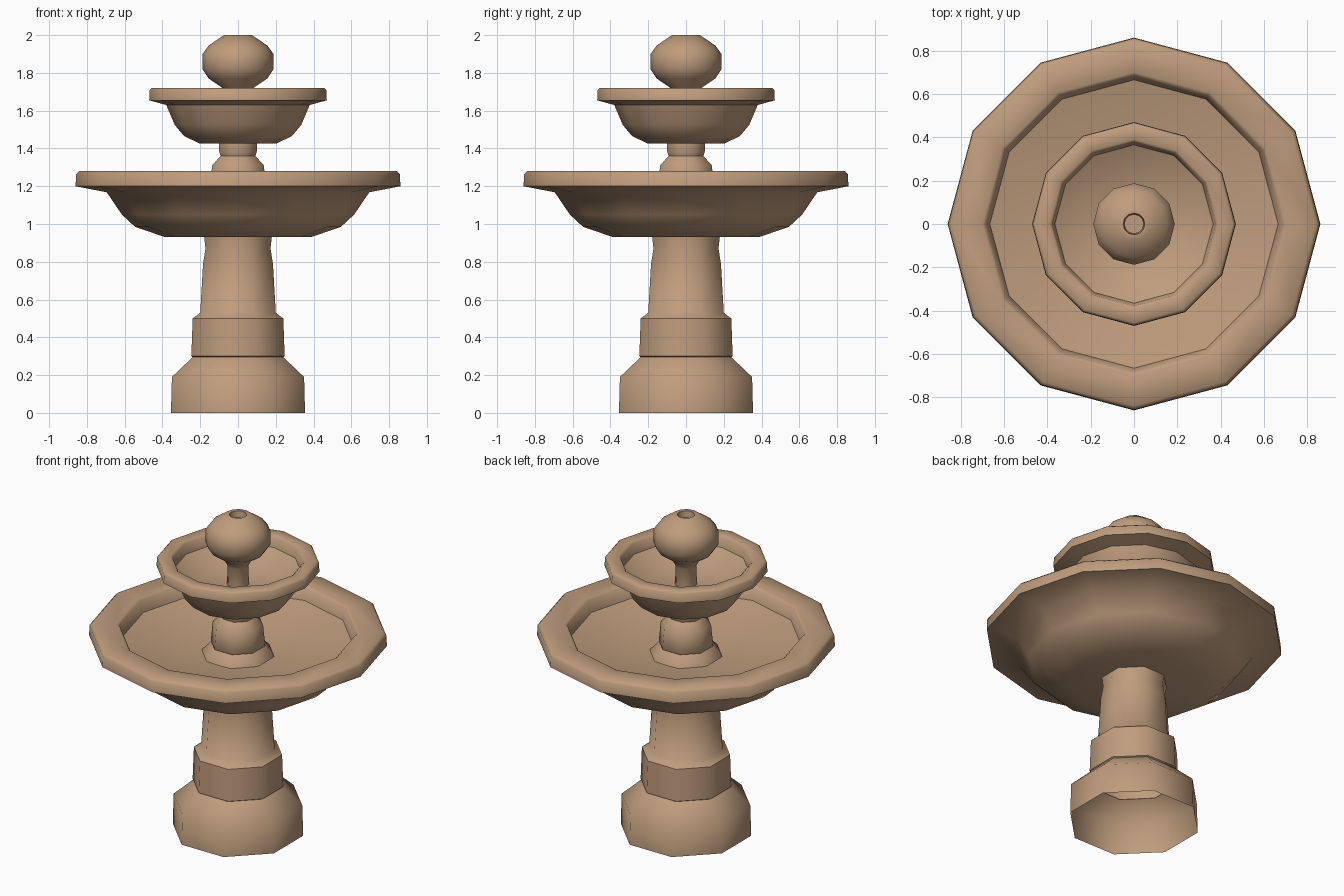
import bpy, bmesh
from math import cos, sin, pi, radians

cube = bpy.data.objects.get("Cube")
if cube:
    bpy.data.objects.remove(cube, do_unlink=True)

# Single sandstone colour
stone = bpy.data.materials.new("sandstone")
stone.use_nodes = True
colour = (0.52, 0.335, 0.205, 1)
stone.diffuse_color = colour
stone.node_tree.nodes["Principled BSDF"].inputs["Base Color"].default_value = colour


def lathe(name, profile, sides, flat_front=False):
    """Turn (radius, height) points about z; flat_front reads radii as apothems."""
    turn = pi / sides if flat_front else 0
    grow = 1 / cos(pi / sides) if flat_front else 1
    bm = bmesh.new()
    rings = []
    for r, z in profile:
        angles = [turn + 2 * pi * k / sides for k in range(sides)]
        rings.append([bm.verts.new((r * grow * cos(a), r * grow * sin(a), z))
                      for a in angles])
    for low, high in zip(rings, rings[1:]):
        for k in range(sides):
            n = (k + 1) % sides
            bm.faces.new((low[k], low[n], high[n], high[k]))
    bmesh.ops.remove_doubles(bm, verts=bm.verts, dist=0.0005)
    mesh = bpy.data.meshes.new(name)
    bm.to_mesh(mesh)
    bm.free()
    mesh.materials.append(stone)
    obj = bpy.data.objects.new(name, mesh)
    bpy.context.collection.objects.link(obj)
    bpy.ops.object.select_all(action='DESELECT')
    obj.select_set(True)
    bpy.context.view_layer.objects.active = obj
    bpy.ops.object.shade_smooth_by_angle(angle=radians(50))
    return obj


# Hollow octagonal pedestal: flared foot, collar, tapered shaft
lathe("pedestal", [
    (0.355, 0), (0.35, 0.19), (0.24, 0.295), (0.247, 0.3), (0.24, 0.5),
    (0.2, 0.53), (0.185, 0.79), (0.172, 0.87), (0.18, 0.94)], 8, True)

# Large basin: underside, thick rim, shallow inside
lathe("lower_basin", [
    (0, 0.93), (0.385, 0.93), (0.545, 0.985), (0.615, 1.05), (0.695, 1.168),
    (0.86, 1.2), (0.857, 1.265), (0.84, 1.28), (0.7, 1.28), (0.685, 1.27),
    (0.665, 1.2), (0.4, 1.135), (0, 1.1)], 12)

# Octagonal column between the basins
lathe("upper_pedestal", [
    (0.2, 1.1), (0.195, 1.125), (0.145, 1.18), (0.148, 1.185), (0.137, 1.31),
    (0.092, 1.36), (0.1, 1.385), (0.1, 1.43)], 8, True)

# Small basin
lathe("upper_basin", [
    (0, 1.425), (0.2, 1.425), (0.285, 1.465), (0.335, 1.525), (0.38, 1.63),
    (0.47, 1.655), (0.468, 1.71), (0.455, 1.72), (0.39, 1.72), (0.378, 1.71),
    (0.365, 1.65), (0.22, 1.575), (0, 1.555)], 12)

# Ball finial on a short stem, with a water hole in the top
lathe("ball_finial", [
    (0.064, 1.54), (0.06, 1.68), (0.085, 1.723), (0.155, 1.77), (0.188, 1.82),
    (0.188, 1.9), (0.155, 1.945), (0.074, 2.0), (0.05, 2.0), (0.045, 1.96),
    (0, 1.96)], 12)
